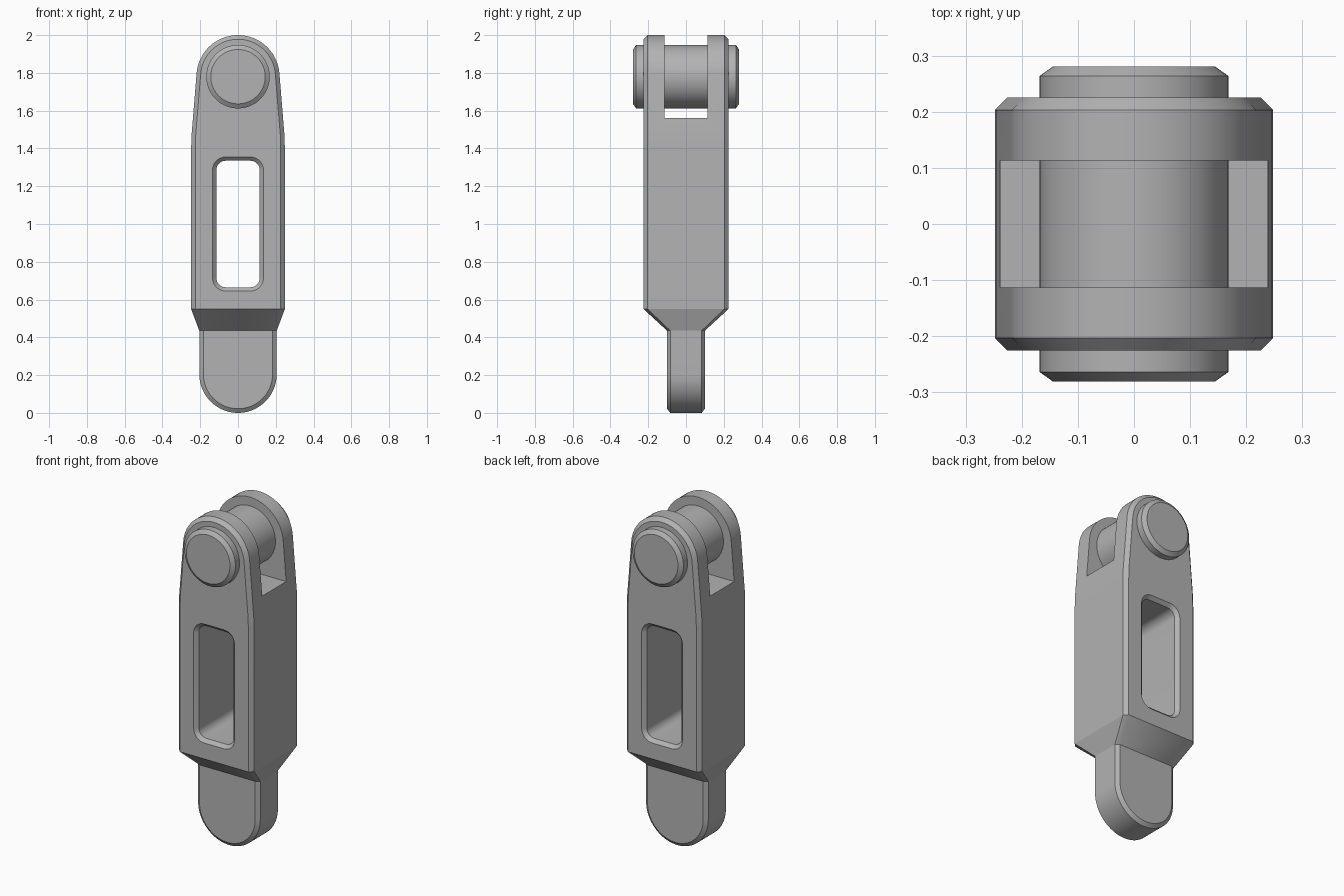
import bpy, bmesh
from math import sin, cos, radians, pi

cube = bpy.data.objects.get("Cube")
if cube:
    bpy.data.objects.remove(cube)

steel = bpy.data.materials.new("steel grey")
steel.use_nodes = True
GREY = (0.45, 0.45, 0.45, 1)
steel.diffuse_color = GREY
steel.node_tree.nodes["Principled BSDF"].inputs["Base Color"].default_value = GREY


def arc(cx, cz, r, start, end, steps):
    """Points on an arc in the xz plane, angles in degrees."""
    angles = [radians(start + (end - start) * i / steps) for i in range(steps + 1)]
    return [(cx + r * cos(a), cz + r * sin(a)) for a in angles]


def loft(name, loops, caps=True):
    """Skin a stack of equal-length loops of 3D points."""
    bm = bmesh.new()
    rings = [[bm.verts.new(p) for p in loop] for loop in loops]
    n = len(rings[0])
    for a, b in zip(rings, rings[1:]):
        for i in range(n):
            j = (i + 1) % n
            bm.faces.new((a[i], a[j], b[j], b[i]))
    if caps:
        bm.faces.new(rings[0])
        bm.faces.new(rings[-1])
    bmesh.ops.recalc_face_normals(bm, faces=bm.faces)
    mesh = bpy.data.meshes.new(name)
    bm.to_mesh(mesh)
    bm.free()
    mesh.materials.append(steel)
    obj = bpy.data.objects.new(name, mesh)
    bpy.context.collection.objects.link(obj)
    return obj


def prism(name, outline, depth, inset, bevel):
    """Extrude outline(inset) along y with bevelled front and back rims."""
    stations = [(-depth, inset), (bevel - depth, 0), (depth - bevel, 0), (depth, inset)]
    return loft(name, [[(x, y, z) for x, z in outline(i)] for y, i in stations])


def finish(obj, joint_z=None):
    """Remove the hidden face at a joint, then smooth the curved sides."""
    if joint_z is not None:
        bm = bmesh.new()
        bm.from_mesh(obj.data)
        hidden = [f for f in bm.faces if all(abs(v.co.z - joint_z) < 1e-4 for v in f.verts)]
        bmesh.ops.delete(bm, geom=hidden, context='FACES')
        bm.to_mesh(obj.data)
        bm.free()
    bpy.ops.object.select_all(action='DESELECT')
    obj.select_set(True)
    bpy.context.view_layer.objects.active = obj
    bpy.ops.object.shade_smooth_by_angle(angle=radians(30))


def cut(obj, cutter):
    cutter.hide_render = True
    mod = obj.modifiers.new("cut", 'BOOLEAN')
    mod.operation, mod.solver, mod.object = 'DIFFERENCE', 'EXACT', cutter
    bpy.context.view_layer.objects.active = obj
    bpy.ops.object.modifier_apply(modifier=mod.name)
    bpy.data.objects.remove(cutter)


PIN_Z, SHOULDER, NECK = 1.78, 0.55, 0.435
BODY_X, BODY_Y, TAB_X, TAB_Y, EDGE, TAB_BEVEL = 0.248, 0.225, 0.205, 0.1, 0.022, 0.017


# Outlines, each shrunk inwards by i
def body_outline(i):
    side = BODY_X - i
    right = [(side, SHOULDER), (side, 1.4), (side - 0.002, 1.47)]
    left = [(-x, z) for x, z in reversed(right)]
    return right + arc(0, PIN_Z, 0.22 - i, 4, 176, 40) + left


def tab_outline(i):
    r = TAB_X - i
    return [(r, NECK)] + arc(0, TAB_X, r, 0, -180, 40) + [(-r, NECK)]


def window_outline(grow):
    pts = []
    for k, (sx, sz) in enumerate([(1, 1), (-1, 1), (-1, -1), (1, -1)]):
        pts += arc(sx * 0.065, 1 + sz * 0.285, 0.05 + grow, 90 * k, 90 * k + 90, 8)
    return pts


def octagon(hx, hy, cx, cy, z):
    quarter = [(hx, hy - cy), (hx - cx, hy)]
    half = quarter + [(-x, y) for x, y in reversed(quarter)]
    return [(x, y, z) for x, y in half + [(-x, -y) for x, y in half]]


# Fork body with a through window and a slot between the two cheeks
body = prism("fork_body", body_outline, BODY_Y, EDGE, EDGE)
flare = [(-0.245, 0.04), (-0.205, 0), (0.205, 0), (0.245, 0.04)]
cut(body, loft("window_cutter", [[(x, y, z) for x, z in window_outline(g)] for y, g in flare]))
slot = [(-0.3, 1.56), (0.3, 1.56), (0.3, 2.1), (-0.3, 2.1)]
cut(body, loft("slot_cutter", [[(x, y, z) for x, z in slot] for y in (-0.113, 0.113)]))
finish(body, SHOULDER)

# Tapered neck between the body and the tab
neck = loft("tapered_neck", [octagon(TAB_X, TAB_Y, EDGE, TAB_BEVEL, NECK),
                             octagon(BODY_X, BODY_Y, EDGE, EDGE, SHOULDER)], caps=False)
finish(neck)

# Rounded tab at the foot
tab = prism("rounded_tab", tab_outline, TAB_Y, EDGE, TAB_BEVEL)
finish(tab, NECK)

# Cross pin through the cheeks
pin = prism("cross_pin", lambda i: arc(0, PIN_Z, 0.168 - i, 0, 354, 59),
            0.281, 0.024, 0.017)
finish(pin)
